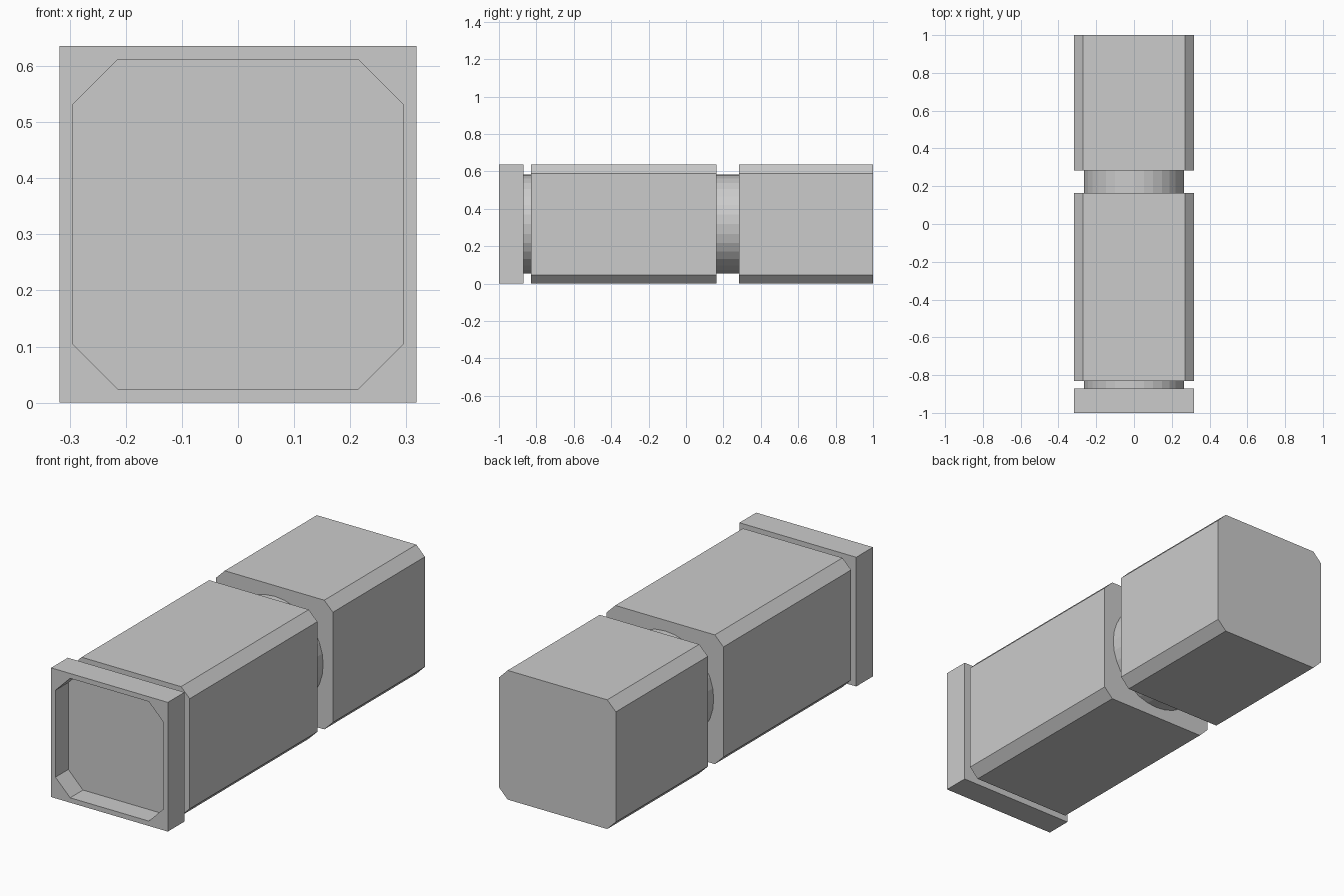
import bpy, bmesh, math

cube = bpy.data.objects.get("Cube")
if cube:
    bpy.data.objects.remove(cube, do_unlink=True)

HALF = 0.318   # half of the square section
MID = HALF     # height of the long axis

grey = bpy.data.materials.new("plain grey")
grey.use_nodes = True
grey.diffuse_color = (0.6, 0.6, 0.6, 1)
grey.node_tree.nodes["Principled BSDF"].inputs["Base Color"].default_value = (0.6, 0.6, 0.6, 1)


def chamfered(half, cut):
    """Square outline with cut corners, counter-clockwise in x, z."""
    a, b = half, half - cut
    return [(a, -b), (a, b), (b, a), (-b, a), (-a, b), (-a, -b), (-b, -a), (b, -a)]


def finish(name, bm):
    bmesh.ops.recalc_face_normals(bm, faces=bm.faces)
    mesh = bpy.data.meshes.new(name)
    bm.to_mesh(mesh)
    bm.free()
    mesh.materials.append(grey)
    obj = bpy.data.objects.new(name, mesh)
    bpy.context.collection.objects.link(obj)
    return obj


def prism(name, outline, y0, y1):
    """Extrude an x, z outline along y."""
    bm = bmesh.new()
    face = bm.faces.new([bm.verts.new((x, y0, z + MID)) for x, z in outline])
    ext = bmesh.ops.extrude_face_region(bm, geom=[face])
    moved = [v for v in ext["geom"] if isinstance(v, bmesh.types.BMVert)]
    bmesh.ops.translate(bm, vec=(0, y1 - y0, 0), verts=moved)
    return finish(name, bm)


# Two chamfered blocks
section = chamfered(HALF, 0.047)
prism("main_block", section, -0.83, 0.163)
prism("rear_block", section, 0.284, 1.0)

# Round core joining the blocks and the collar
circle = [(0.265 * math.cos(math.tau * i / 32), 0.265 * math.sin(math.tau * i / 32))
          for i in range(32)]
prism("round_core", circle, -0.89, 0.29)

# Square front collar with a chamfered recess
square = [(HALF, -HALF), (HALF, HALF), (-HALF, HALF), (-HALF, -HALF)]
collar = prism("front_collar", square, -1.0, -0.87)
cutter = prism("recess_cutter", chamfered(0.294, 0.08), -1.1, -0.9)
cutter.hide_render = True
cutter.hide_set(True)
recess = collar.modifiers.new("recess", "BOOLEAN")
recess.operation = "DIFFERENCE"
recess.solver = "EXACT"
recess.object = cutter
